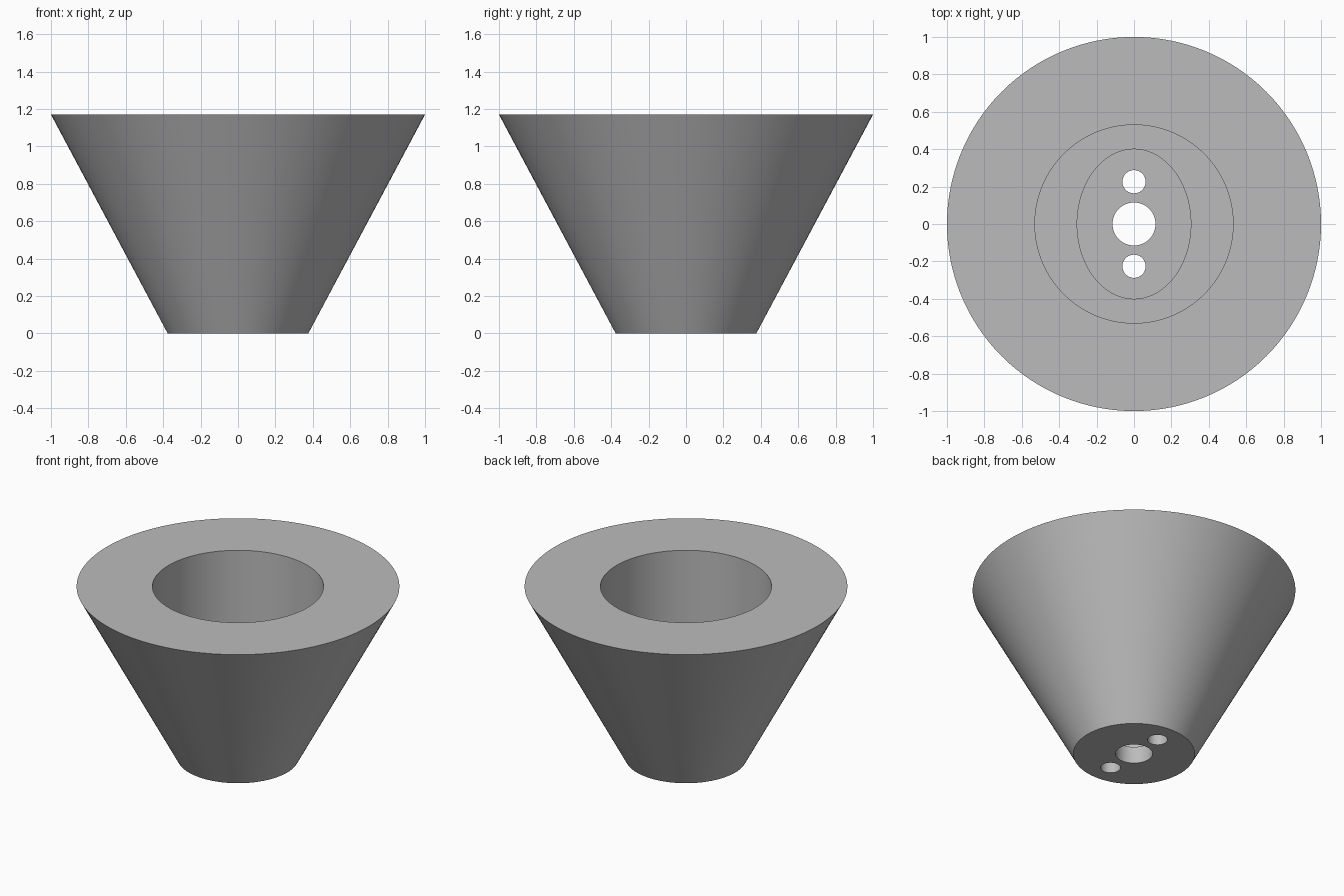
import bpy

cube = bpy.data.objects.get("Cube")
if cube:
    bpy.data.objects.remove(cube, do_unlink=True)

HEIGHT = 1.17
BORE_FLOOR = 0.45
POCKET_FLOOR = 0.115

grey = bpy.data.materials.new("plain_grey")
grey.use_nodes = True
colour = (0.5, 0.5, 0.5, 1)
grey.diffuse_color = colour
grey.node_tree.nodes["Principled BSDF"].inputs["Base Color"].default_value = colour


def frustum(name, r_bottom, r_top, z0, z1, y=0, x_scale=1, sides=128):
    """Upright cone or cylinder between two heights."""
    bpy.ops.mesh.primitive_cone_add(
        vertices=sides, radius1=r_bottom, radius2=r_top,
        depth=z1 - z0, location=(0, y, (z0 + z1) / 2))
    obj = bpy.context.object
    obj.name = name
    obj.scale.x = x_scale
    bpy.ops.object.transform_apply(location=True, rotation=False, scale=True)
    obj.data.materials.append(grey)
    return obj


# Solid tapered body
body = frustum("tapered_body", 0.376, 1, 0, HEIGHT)

# Round bore, oval pocket below it, and the holes through the base
cutters = [
    frustum("bore_cutter", 0.53, 0.53, BORE_FLOOR, HEIGHT + 0.2),
    frustum("pocket_cutter", 0.4, 0.4, POCKET_FLOOR, BORE_FLOOR + 0.1, x_scale=0.76),
    frustum("centre_hole_cutter", 0.115, 0.115, -0.1, POCKET_FLOOR + 0.1, sides=64),
]
for side, y in (("front", -0.226), ("back", 0.226)):
    cutters.append(frustum(side + "_hole_cutter", 0.062, 0.062,
                           -0.1, POCKET_FLOOR + 0.1, y, sides=48))

for cutter in cutters:
    cut = body.modifiers.new(cutter.name, 'BOOLEAN')
    cut.operation = 'DIFFERENCE'
    cut.solver = 'EXACT'
    cut.object = cutter

# Apply the cuts, then discard the cutters
bpy.ops.object.select_all(action='DESELECT')
body.select_set(True)
bpy.context.view_layer.objects.active = body
for cutter in cutters:
    bpy.ops.object.modifier_apply(modifier=cutter.name)
    bpy.data.objects.remove(cutter, do_unlink=True)

bpy.ops.object.shade_smooth_by_angle()
